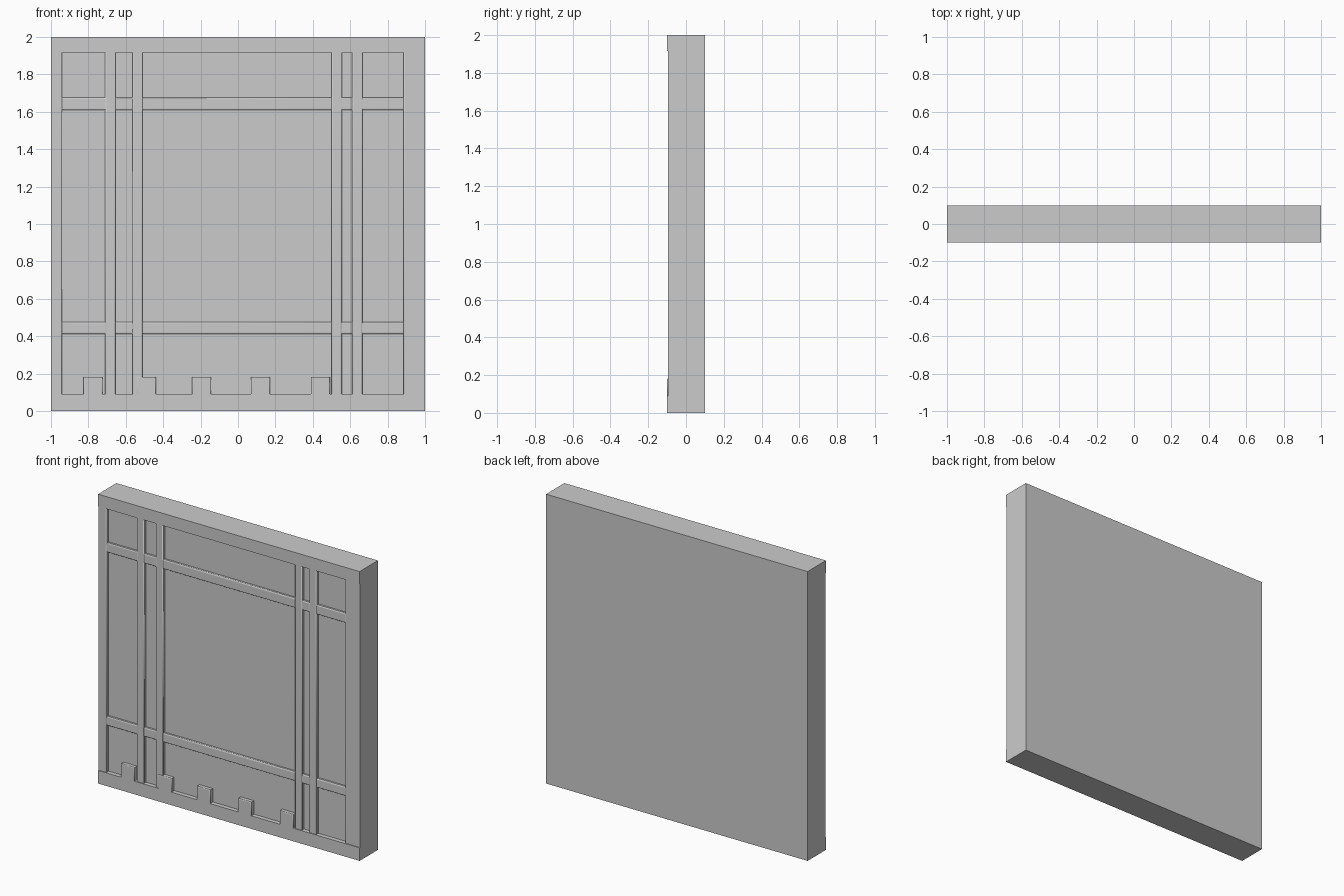
import bpy

default = bpy.data.objects.get("Cube")
if default:
    bpy.data.objects.remove(default, do_unlink=True)

grey = bpy.data.materials.new("plain_grey")
grey.use_nodes = True
color = (0.6, 0.6, 0.6, 1)
grey.diffuse_color = color
grey.node_tree.nodes["Principled BSDF"].inputs["Base Color"].default_value = color

PANEL = -0.07   # front face of the recessed panel
SINK = -0.05    # back of the trim, buried in the panel


def box(name, x, z, front, back=SINK, bevel=0.007):
    """Box spanning the x and z ranges, with softened edges."""
    bpy.ops.mesh.primitive_cube_add(size=1)
    ob = bpy.context.object
    ob.name = name
    ob.dimensions = (x[1] - x[0], back - front, z[1] - z[0])
    ob.location = (sum(x) / 2, (front + back) / 2, sum(z) / 2)
    bpy.ops.object.transform_apply(location=True, scale=True)
    ob.data.materials.append(grey)
    if bevel:
        # Round only the edges of the front face
        weights = ob.data.attributes.new("bevel_weight_edge", "FLOAT", "EDGE")
        for edge in ob.data.edges:
            ends = [ob.data.vertices[i].co for i in edge.vertices]
            on_front = all(abs(v.y - front) < 1e-4 for v in ends)
            outer = all(abs(abs(v.x) - 1) < 1e-4 for v in ends)
            weights.data[edge.index].value = float(on_front and not outer)
        mod = ob.modifiers.new("soft_edges", "BEVEL")
        mod.limit_method = "WEIGHT"
        mod.width = bevel
        mod.segments = 3
        bpy.ops.object.shade_smooth_by_angle()
    return ob


# Wall slab
box("wall_panel", (-1, 1), (0, 2), PANEL, 0.1, bevel=0)

# Top and bottom rails
box("top_rail", (-1, 1), (1.915, 2), -0.1)
box("bottom_rail", (-1, 1), (0, 0.09), -0.1)

# Edge posts and slim uprights between the rails
uprights = {
    "right_post": (-1, -0.94), "left_post": (0.885, 1),
    "right_outer_upright": (-0.71, -0.655), "right_inner_upright": (-0.565, -0.51),
    "left_inner_upright": (0.5, 0.555), "left_outer_upright": (0.61, 0.665),
}
for name, span in uprights.items():
    box(name, span, (0.07, 1.93), -0.094)

# Horizontal bars behind the uprights
for name, span in {"upper_bar": (1.61, 1.675), "lower_bar": (0.413, 0.475)}.items():
    box(name, (-0.95, 0.895), span, -0.09)

# Row of small blocks standing on the bottom rail
for i, x in enumerate((-0.775, -0.49, -0.195, 0.12, 0.44)):
    box(f"block_{i + 1}", (x - 0.051, x + 0.051), (0.08, 0.183), -0.1, bevel=0.005)
